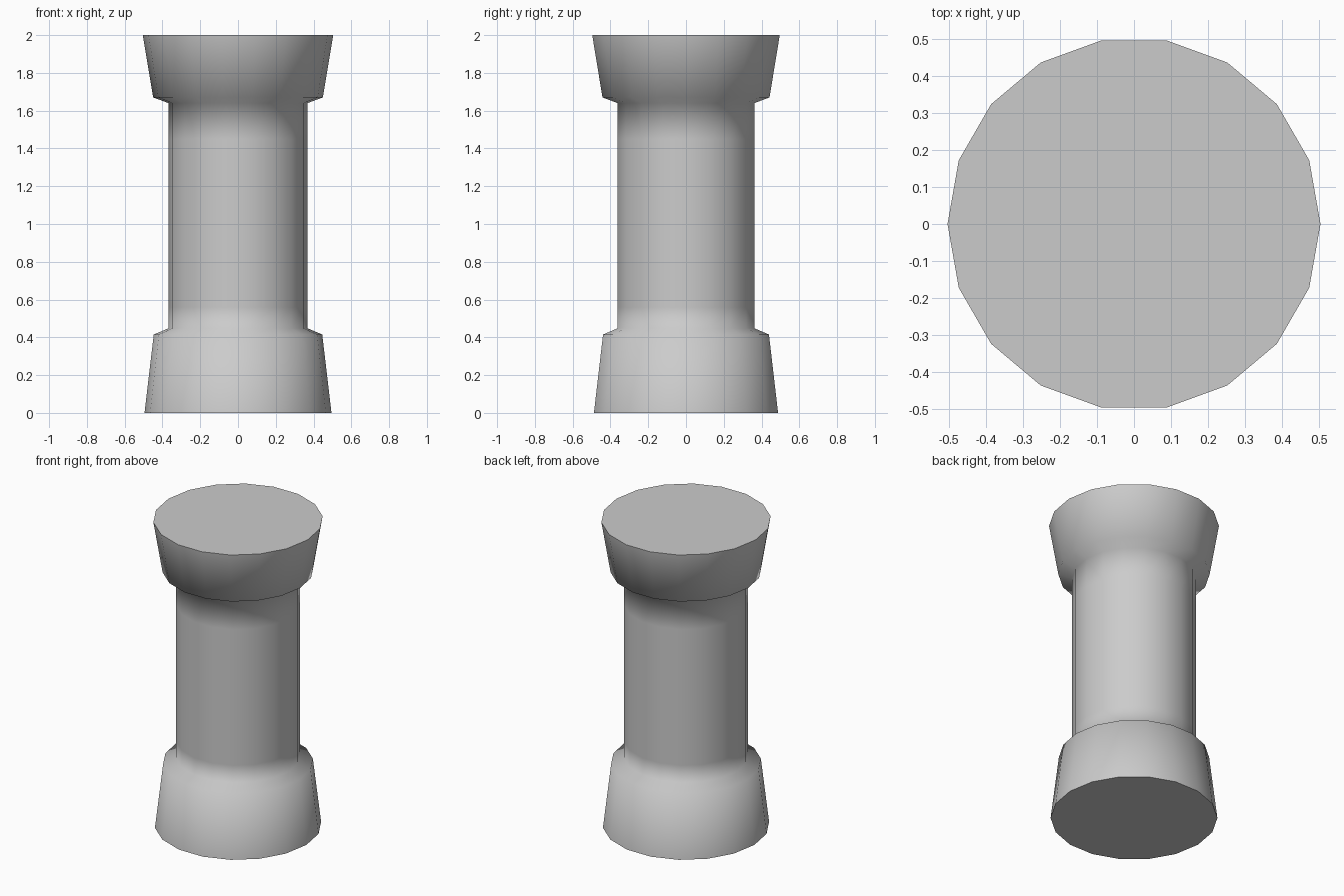
import bpy, bmesh, math

if "Cube" in bpy.data.objects:
    bpy.data.objects.remove(bpy.data.objects["Cube"])

SIDES = 18
# Pillar profile from bottom to top: (radius, height)
PROFILE = [(0.495, 0.0), (0.446, 0.415), (0.368, 0.448), (0.368, 0.56),
           (0.368, 1.45), (0.368, 1.64), (0.449, 1.67), (0.504, 2.0)]


def lathe(name, profile, sides):
    bm = bmesh.new()
    rings = []
    for r, z in profile:
        rings.append([bm.verts.new((r * math.cos(2 * math.pi * i / sides),
                                    r * math.sin(2 * math.pi * i / sides), z))
                      for i in range(sides)])
    for low, high in zip(rings, rings[1:]):
        for i in range(sides):
            j = (i + 1) % sides
            bm.faces.new((low[i], low[j], high[j], high[i])).smooth = True
    # Flat end caps with sharp rims
    for cap in (bm.faces.new(rings[0][::-1]), bm.faces.new(rings[-1])):
        for e in cap.edges:
            e.smooth = False
    mesh = bpy.data.meshes.new(name)
    bm.to_mesh(mesh)
    bm.free()
    obj = bpy.data.objects.new(name, mesh)
    bpy.context.collection.objects.link(obj)
    return obj


# Pillar: flared foot, straight shaft and flared capital in one body
lathe("pillar", PROFILE, SIDES)
